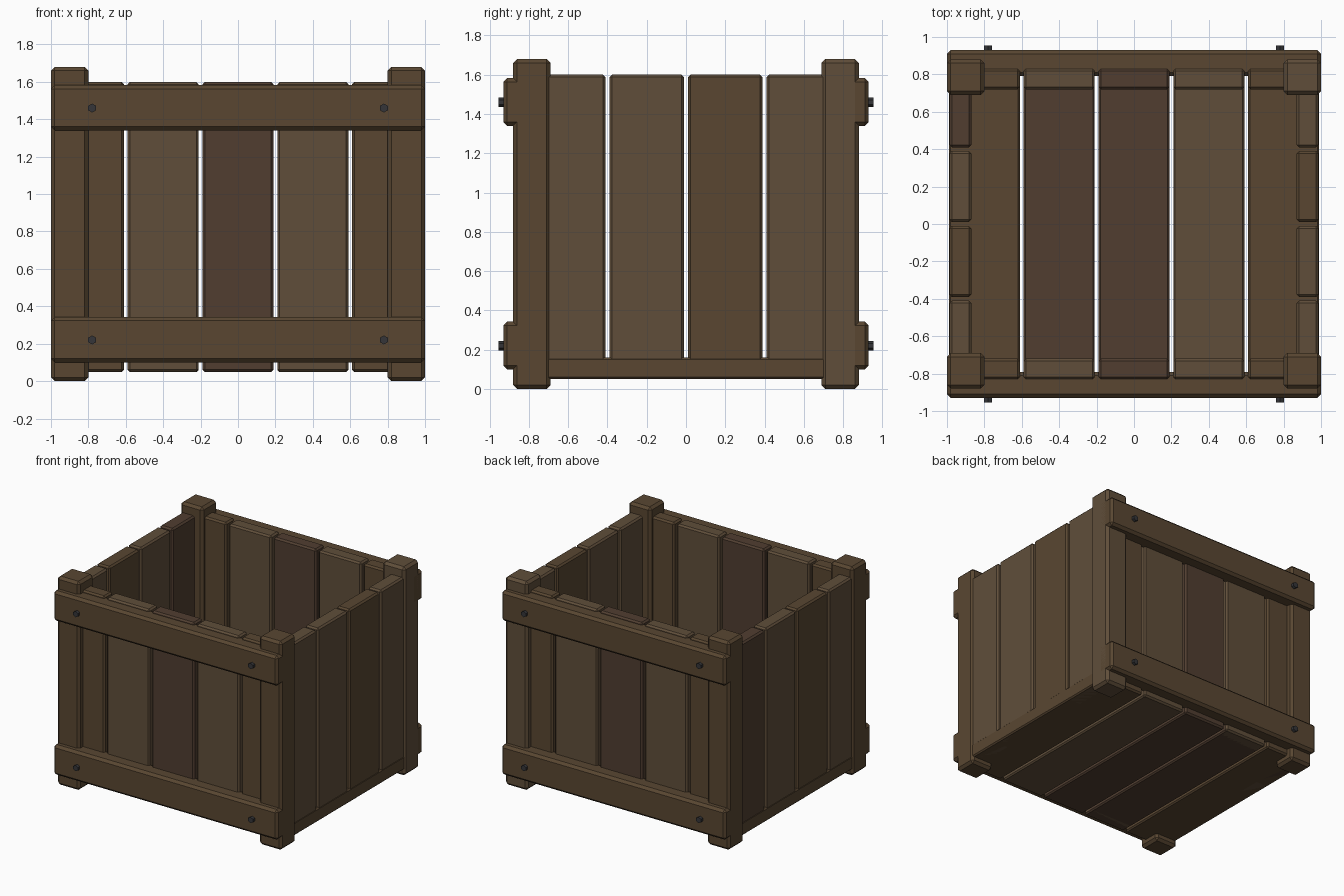
import bpy, bmesh, math
from mathutils import Matrix

if "Cube" in bpy.data.objects:
    bpy.data.objects.remove(bpy.data.objects["Cube"])


def material(name, rgb):
    m = bpy.data.materials.new(name)
    m.diffuse_color = (*rgb, 1)
    m.use_nodes = True
    m.node_tree.nodes["Principled BSDF"].inputs["Base Color"].default_value = m.diffuse_color
    return m


BASE = material("wood", (0.100, 0.062, 0.031))
DARK = material("dark_wood", (0.082, 0.048, 0.030))
LIGHT = material("light_wood", (0.116, 0.076, 0.042))
IRON = material("iron", (0.035, 0.036, 0.040))


def finish(name, bm, mat):
    me = bpy.data.meshes.new(name)
    bm.to_mesh(me)
    bm.free()
    me.materials.append(mat)
    ob = bpy.data.objects.new(name, me)
    bpy.context.collection.objects.link(ob)
    return ob


def board(name, x, y, z, mat, chamfer):
    """Chamfered box given its (min, max) range on each axis."""
    bm = bmesh.new()
    size = [r[1] - r[0] for r in (x, y, z)]
    mid = [(r[0] + r[1]) / 2 for r in (x, y, z)]
    bmesh.ops.create_cube(bm, size=1, matrix=Matrix.Translation(mid) @ Matrix.Diagonal((*size, 1)))
    bmesh.ops.bevel(bm, geom=bm.edges[:], offset=chamfer, segments=1, profile=0.5, affect='EDGES')
    return finish(name, bm, mat)


def mirrored(lo, hi, s):
    return (lo, hi) if s > 0 else (-hi, -lo)


# corner posts
for sx in (-1, 1):
    for sy in (-1, 1):
        board("corner_post", mirrored(0.80, 1.0, sx), mirrored(0.69, 0.88, sy), (0, 1.68),
              LIGHT if sx > 0 and sy > 0 else BASE, 0.02)

for sy, label in ((-1, "front"), (1, "back")):
    # horizontal rails and their hexagonal bolts
    for z0, zb in ((0.10, 0.22), (1.34, 1.46)):
        board(label + "_rail", (-1, 1), mirrored(0.79, 0.93, sy), (z0, z0 + 0.243), BASE, 0.02)
        for sx in (-1, 1):
            bm = bmesh.new()
            bmesh.ops.create_cone(bm, cap_ends=True, segments=6, radius1=0.024, radius2=0.024, depth=0.06,
                                  matrix=Matrix.Translation((0.78 * sx, 0.924 * sy, zb))
                                  @ Matrix.Rotation(math.pi / 2, 4, 'X'))
            finish(label + "_bolt", bm, IRON)
    # upright slats
    for i, mat in enumerate((BASE, LIGHT, DARK, LIGHT, BASE)):
        c = -0.8 + 0.4 * i
        board(label + "_slat", (c - 0.19, c + 0.19), mirrored(0.72, 0.83, sy), (0.05, 1.60), mat, 0.013)

# side slats
for sx, label in ((-1, "left"), (1, "right")):
    mats = (LIGHT, LIGHT, BASE, LIGHT) if sx > 0 else (LIGHT, BASE, LIGHT, DARK)
    for i, mat in enumerate(mats):
        c = -0.6 + 0.4 * i
        board(label + "_slat", mirrored(0.87, 0.987, sx), (c - 0.19, c + 0.19), (0.05, 1.60), mat, 0.013)

# floor planks
for i, mat in enumerate((BASE, DARK, DARK, LIGHT, BASE)):
    c = -0.8 + 0.4 * i
    board("floor_plank", (c - 0.19, c + 0.19), (-0.82, 0.82), (0.05, 0.16), mat, 0.01)
